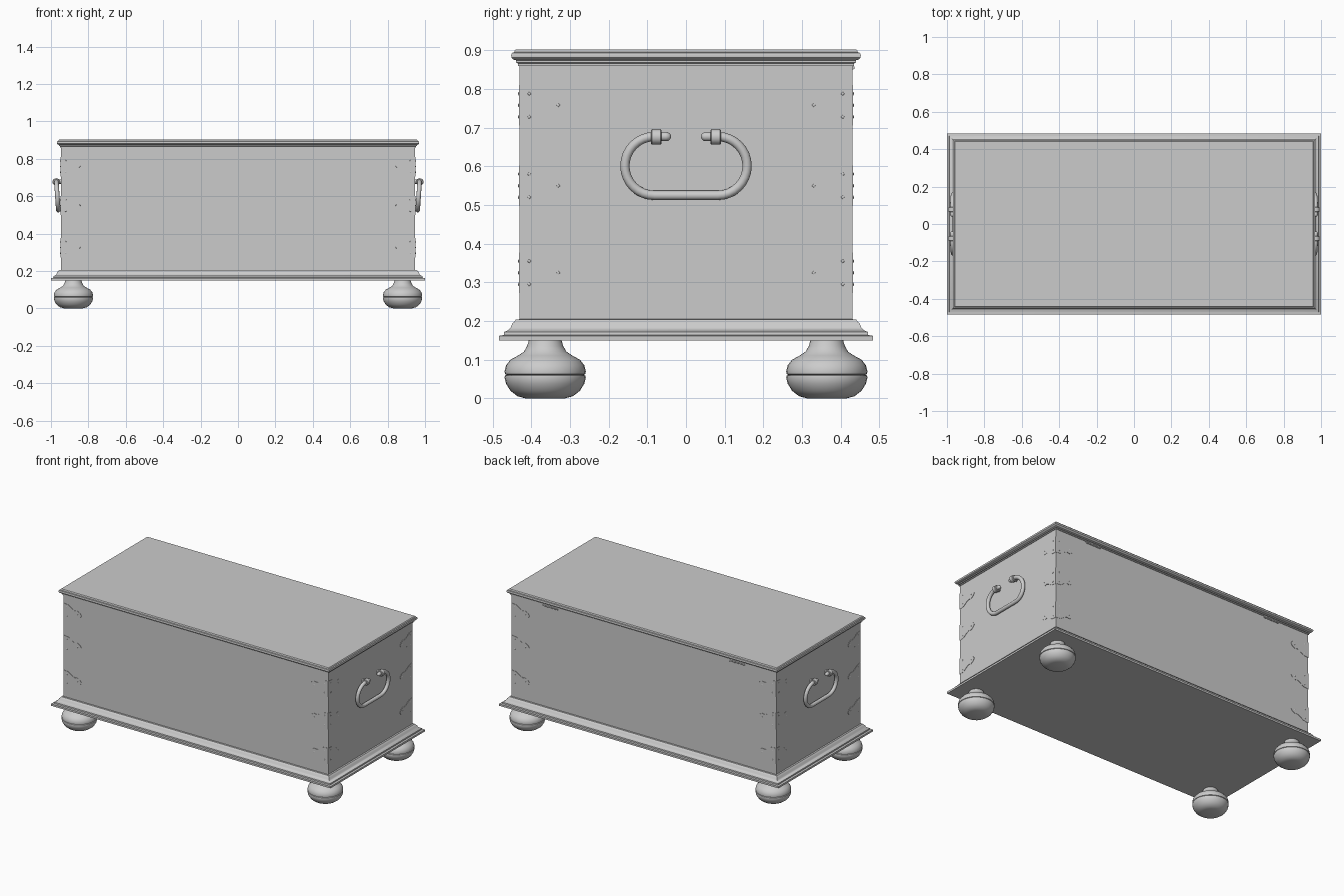
import bpy, bmesh
from math import sin, cos, pi, radians

if "Cube" in bpy.data.objects:
    bpy.data.objects.remove(bpy.data.objects["Cube"])

HX, HY = 0.947, 0.43          # half size of the chest body


def make(name, bm, mirror="", angle=35):
    bmesh.ops.recalc_face_normals(bm, faces=bm.faces)
    me = bpy.data.meshes.new(name)
    bm.to_mesh(me)
    bm.free()
    ob = bpy.data.objects.new(name, me)
    bpy.context.collection.objects.link(ob)
    bpy.ops.object.select_all(action='DESELECT')
    ob.select_set(True)
    bpy.context.view_layer.objects.active = ob
    bpy.ops.object.shade_smooth_by_angle(angle=radians(angle))
    if mirror:
        m = ob.modifiers.new("mirror", 'MIRROR')
        m.use_axis = ['X' in mirror, 'Y' in mirror, False]
        m.use_clip = False
        m.use_mirror_merge = False
    return ob


def skin(bm, rings):
    """Join closed rings of points and cap both ends."""
    vs = [[bm.verts.new(p) for p in r] for r in rings]
    n = len(vs[0])
    for a, b in zip(vs, vs[1:]):
        for i in range(n):
            j = (i + 1) % n
            bm.faces.new((a[i], a[j], b[j], b[i]))
    bm.faces.new(vs[0][::-1])
    bm.faces.new(vs[-1])


def moulded_box(name, profile):
    """Rectangular block whose edge follows (half depth, height) points."""
    bm = bmesh.new()
    d = HX - HY
    skin(bm, [[(sx * (h + d), sy * h, z) for sx, sy in ((-1, -1), (1, -1), (1, 1), (-1, 1))]
              for h, z in profile])
    return make(name, bm)


def turned(bm, profile, place, seg=24):
    """Turned shape: (radius, height) points, place maps local to world."""
    skin(bm, [[place(r * cos(2 * pi * i / seg), r * sin(2 * pi * i / seg), h)
               for i in range(seg)] for r, h in profile])


# body, base moulding and lid
moulded_box("body", [(HY, 0.155), (HY, 0.87)])
moulded_box("base_moulding", [(0.483, 0.15), (0.483, 0.162), (0.471, 0.164), (0.470, 0.172),
                              (0.460, 0.176), (0.453, 0.184), (0.449, 0.194), (0.444, 0.198),
                              (0.440, 0.204), (0.430, 0.205)])
moulded_box("lid", [(0.434, 0.86), (0.434, 0.866), (0.439, 0.868), (0.439, 0.874),
                    (0.446, 0.876), (0.451, 0.881), (0.452, 0.887), (0.450, 0.893),
                    (0.444, 0.895), (0.443, 0.899), (0.440, 0.902)])

# bun feet
bm = bmesh.new()
turned(bm, [(0.050, 0.0), (0.072, 0.006), (0.090, 0.020), (0.101, 0.038), (0.105, 0.054),
            (0.104, 0.059), (0.100, 0.061), (0.104, 0.063), (0.105, 0.070), (0.101, 0.086),
            (0.090, 0.100), (0.070, 0.111), (0.055, 0.121), (0.047, 0.135), (0.042, 0.151)],
       lambda a, b, h: (0.88 + a, 0.364 + b, h), 32)
make("bun_feet", bm, "XY")

# wavy corner straps wrapping each edge, with nails
half = [(0.0, 0.052), (0.035, 0.048), (0.062, 0.030), (0.080, 0.022), (0.100, 0.026),
        (0.118, 0.016), (0.130, 0.0)]
outline = half + [(u, -v) for u, v in half[-2::-1]]
faces = [lambda u, z, t: (HX - u, -HY - t, z), lambda u, z, t: (HX + t, -HY + u, z)]
straps, nails = bmesh.new(), bmesh.new()
for zc in (0.758, 0.550, 0.325):
    for f in faces:
        skin(straps, [[f(u, zc + v, t) for u, v in outline] for t in (-0.002, 0.002)])
        for nu, nv in ((0.025, 0.03), (0.025, -0.03), (0.1, 0.0)):
            turned(nails, [(0.005, 0.0), (0.004, 0.003), (0.002, 0.004)],
                   lambda a, b, h: f(nu + a, zc + nv + b, h), 8)
make("corner_straps", straps, "XY")
make("strap_nails", nails, "XY")

# side carrying handles: half a bent rod, mirrored to both halves and both sides
R, TOP, LOW, RY = 0.012, 0.677, 0.525, 0.158
cr = (TOP - LOW) / 2
path = [(0.0, LOW)]
path += [(RY - cr + cr * sin(a), (TOP + LOW) / 2 - cr * cos(a))
         for a in (pi * k / 16 for k in range(17))]
path += [(0.050, TOP)]
rings = []
for i, (y, z) in enumerate(path):
    y0, z0 = path[max(i - 1, 0)]
    y1, z1 = path[min(i + 1, len(path) - 1)]
    ln = ((y1 - y0) ** 2 + (z1 - z0) ** 2) ** 0.5
    ny, nz = (z1 - z0) / ln, -(y1 - y0) / ln
    x = 0.961 + 0.010 * (z - LOW) / (TOP - LOW)
    rings.append([(x + R * sin(2 * pi * k / 12), y + ny * R * cos(2 * pi * k / 12),
                   z + nz * R * cos(2 * pi * k / 12)) for k in range(12)])
bm = bmesh.new()
skin(bm, rings)
turned(bm, [(0.012, 0.052), (0.011, 0.046), (0.007, 0.041), (0.003, 0.039)],
       lambda a, b, h: (0.971 + a, h, TOP + b), 12)
make("carrying_handles", bm, "XY")

# staple eyes that hold the handles
bm = bmesh.new()
turned(bm, [(0.017, 0.063), (0.020, 0.066), (0.020, 0.088), (0.017, 0.091)],
       lambda a, b, h: (0.972 + a, h, TOP - 0.001 + b), 16)
turned(bm, [(0.011, 0.940), (0.011, 0.965)],
       lambda a, b, h: (h, 0.077 + a, TOP + b), 12)
make("handle_eyes", bm, "XY")

# hinge knuckles under the lid at the back
bm = bmesh.new()
for k in range(5):
    x0 = 0.615 + k * 0.022
    turned(bm, [(0.005, x0), (0.005, x0 + 0.019)],
           lambda a, b, h: (h, 0.431 + a, 0.855 + b), 10)
make("hinges", bm, "X")
